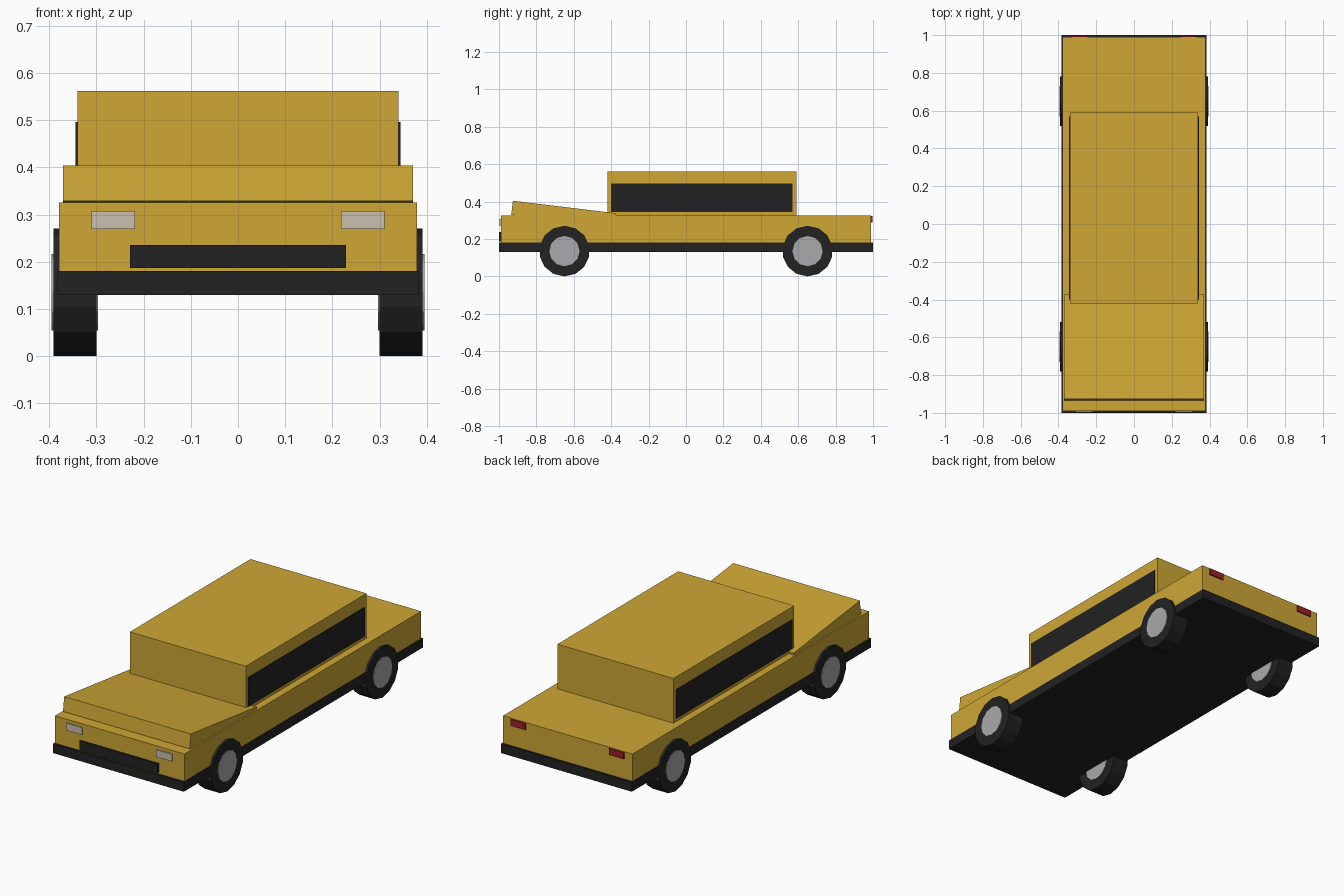
import bpy
import math
from mathutils import Matrix

cube = bpy.data.objects.get("Cube")
if cube:
    bpy.data.objects.remove(cube, do_unlink=True)


def material(name, rgb):
    mat = bpy.data.materials.new(name)
    mat.use_nodes = True
    colour = (*rgb, 1)
    mat.diffuse_color = colour
    mat.node_tree.nodes["Principled BSDF"].inputs["Base Color"].default_value = colour
    return mat


gold = material("gold paint", (0.62, 0.39, 0.036))
black = material("black trim", (0.016, 0.016, 0.017))
silver = material("silver hub", (0.4, 0.4, 0.42))
cream = material("headlight cream", (0.6, 0.53, 0.42))
red = material("tail light red", (0.33, 0.014, 0.02))


def finish(name, mat):
    obj = bpy.context.object
    obj.name = name
    obj.data.name = name
    obj.data.materials.append(mat)
    return obj


def box(name, mat, x, y, z):
    """Box between the given (low, high) limits."""
    limits = (x, y, z)
    bpy.ops.mesh.primitive_cube_add(size=1, location=[(a + b) / 2 for a, b in limits])
    obj = finish(name, mat)
    obj.data.transform(Matrix.Diagonal([b - a for a, b in limits] + [1]))
    return obj


def disc(name, mat, radius, sides, x, y, z):
    """Cylinder lying along x, with a corner at the top."""
    bpy.ops.mesh.primitive_cylinder_add(vertices=sides, radius=radius, depth=x[1] - x[0],
                                        location=(sum(x) / 2, y, z))
    obj = finish(name, mat)
    obj.data.transform(Matrix.Rotation(math.pi / 2, 4, "Z") @ Matrix.Rotation(math.pi / 2, 4, "X"))
    return obj


def span(side, low, high):
    return sorted((side * low, side * high))


# Bodywork
box("lower_body", gold, (-0.379, 0.379), (-0.99, 0.99), (0.15, 0.325))
box("bumper_sill", black, (-0.383, 0.383), (-1, 1), (0.13, 0.18))
box("cabin", gold, (-0.34, 0.34), (-0.42, 0.59), (0.32, 0.562))

# Bonnet, sloping down towards the cabin
bonnet = box("bonnet", gold, (-0.371, 0.371), (-0.932, -0.375), (0.295, 0.371))
bonnet.location.z = 0.333
bonnet.rotation_euler.x = -math.radians(6.9)

# Grille
box("grille", black, (-0.229, 0.229), (-0.999, -0.985), (0.187, 0.236))

# Parts on both sides
for side, label in ((1, "left"), (-1, "right")):
    box(f"{label}_window", black, span(side, 0.336, 0.344), (-0.4, 0.57), (0.343, 0.496))
    box(f"{label}_headlight", cream, span(side, 0.218, 0.31), (-0.996, -0.985), (0.269, 0.307))
    box(f"{label}_tail_light", red, span(side, 0.245, 0.332), (0.985, 0.996), (0.287, 0.322))
    for y, end in ((-0.65, "front"), (0.65, "rear")):
        disc(f"{end}_{label}_tyre", black, 0.135, 14, span(side, 0.3, 0.391), y, 0.135)
        disc(f"{end}_{label}_hub", silver, 0.081, 12, span(side, 0.296, 0.395), y, 0.135)
